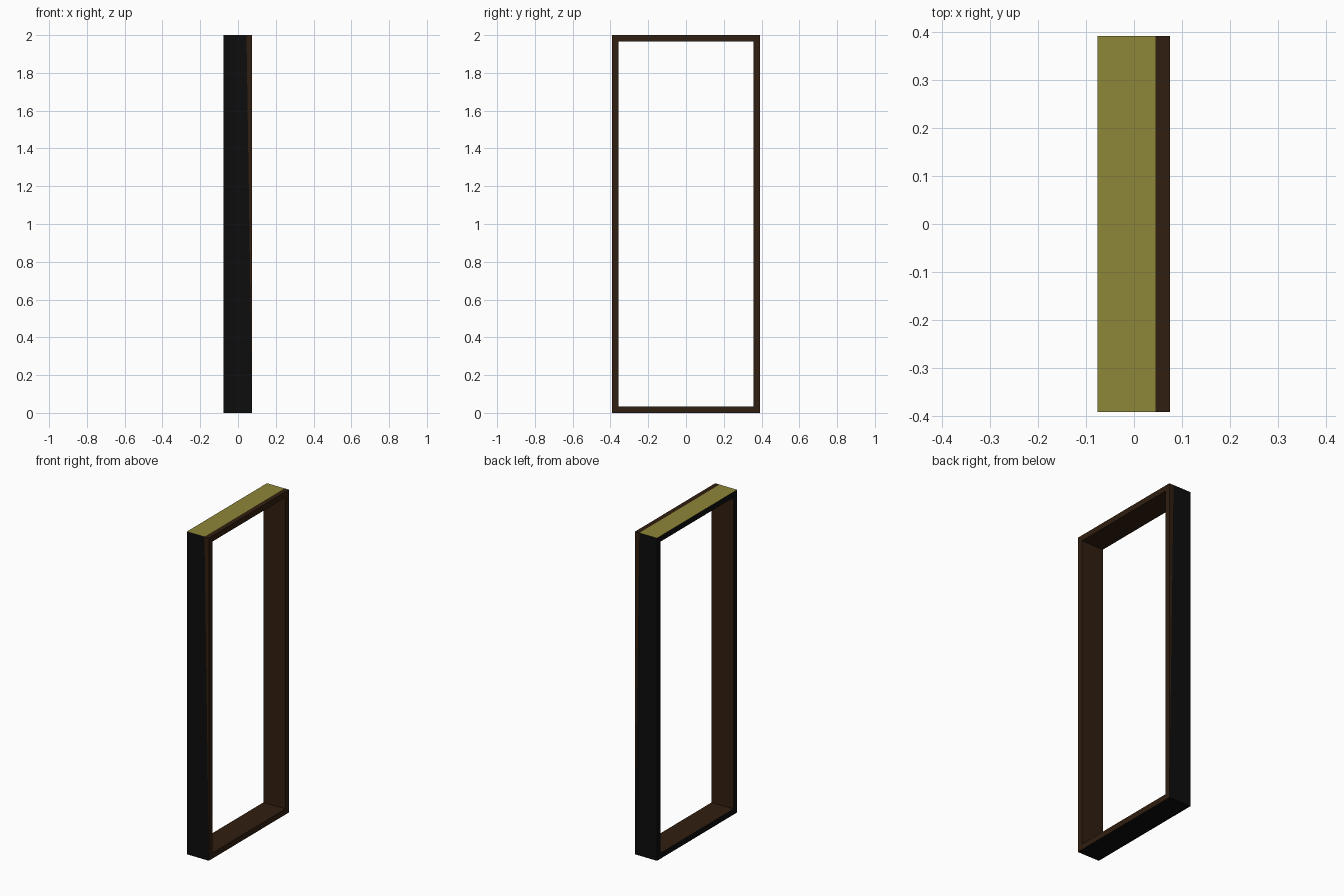
import bpy, bmesh
from mathutils import Vector

if "Cube" in bpy.data.objects:
    bpy.data.objects.remove(bpy.data.objects["Cube"])

X0, X1 = -0.076, 0.075        # frame depth
HY, H, T = 0.3925, 2.0, 0.035  # half width, height, bar thickness
PAINT_TOP = 0.045             # paint edge at the top, tapering to X1 at the floor


def material(name, rgb):
    m = bpy.data.materials.new(name)
    m.diffuse_color = (*rgb, 1)
    m.use_nodes = True
    m.node_tree.nodes["Principled BSDF"].inputs["Base Color"].default_value = m.diffuse_color
    return m


def rectangle(bm, x, inset):
    a, lo, hi = HY - inset, inset, H - inset
    return [bm.verts.new((x, y, z)) for y, z in ((-a, lo), (a, lo), (a, hi), (-a, hi))]


# Door frame: rectangular ring with four loops bridged around
bm = bmesh.new()
loops = [rectangle(bm, X0, 0), rectangle(bm, X1, 0),
         rectangle(bm, X1, T), rectangle(bm, X0, T)]
for k in range(4):
    a, b = loops[k], loops[(k + 1) % 4]
    for i in range(4):
        j = (i + 1) % 4
        bm.faces.new((a[i], a[j], b[j], b[i]))
bmesh.ops.recalc_face_normals(bm, faces=bm.faces)

# Slanted paint edge across the outer sides and top
normal = Vector((H, 0, X1 - PAINT_TOP)).normalized()
origin = Vector((X1, 0, 0))
bmesh.ops.bisect_plane(bm, geom=bm.verts[:] + bm.edges[:] + bm.faces[:],
                       dist=1e-5, plane_co=origin, plane_no=normal)
bm.normal_update()

# Brown wood inside, black outside and rear, olive top
for f in bm.faces:
    c, n = f.calc_center_median(), f.normal
    painted = (c - origin).dot(normal) < 0
    outer = abs(c.y) > HY - 1e-4 or c.z < 1e-4 or c.z > H - 1e-4
    if n.x < -0.9:
        f.material_index = 1
    elif outer and painted and abs(n.x) < 0.1:
        f.material_index = 2 if n.z > 0.9 else 1

mesh = bpy.data.meshes.new("door_frame")
bm.to_mesh(mesh)
bm.free()
for m in (material("brown_wood", (0.030, 0.013, 0.005)),
          material("black_paint", (0.004, 0.004, 0.004)),
          material("olive_top", (0.27, 0.24, 0.04))):
    mesh.materials.append(m)
bpy.context.collection.objects.link(bpy.data.objects.new("door_frame", mesh))
